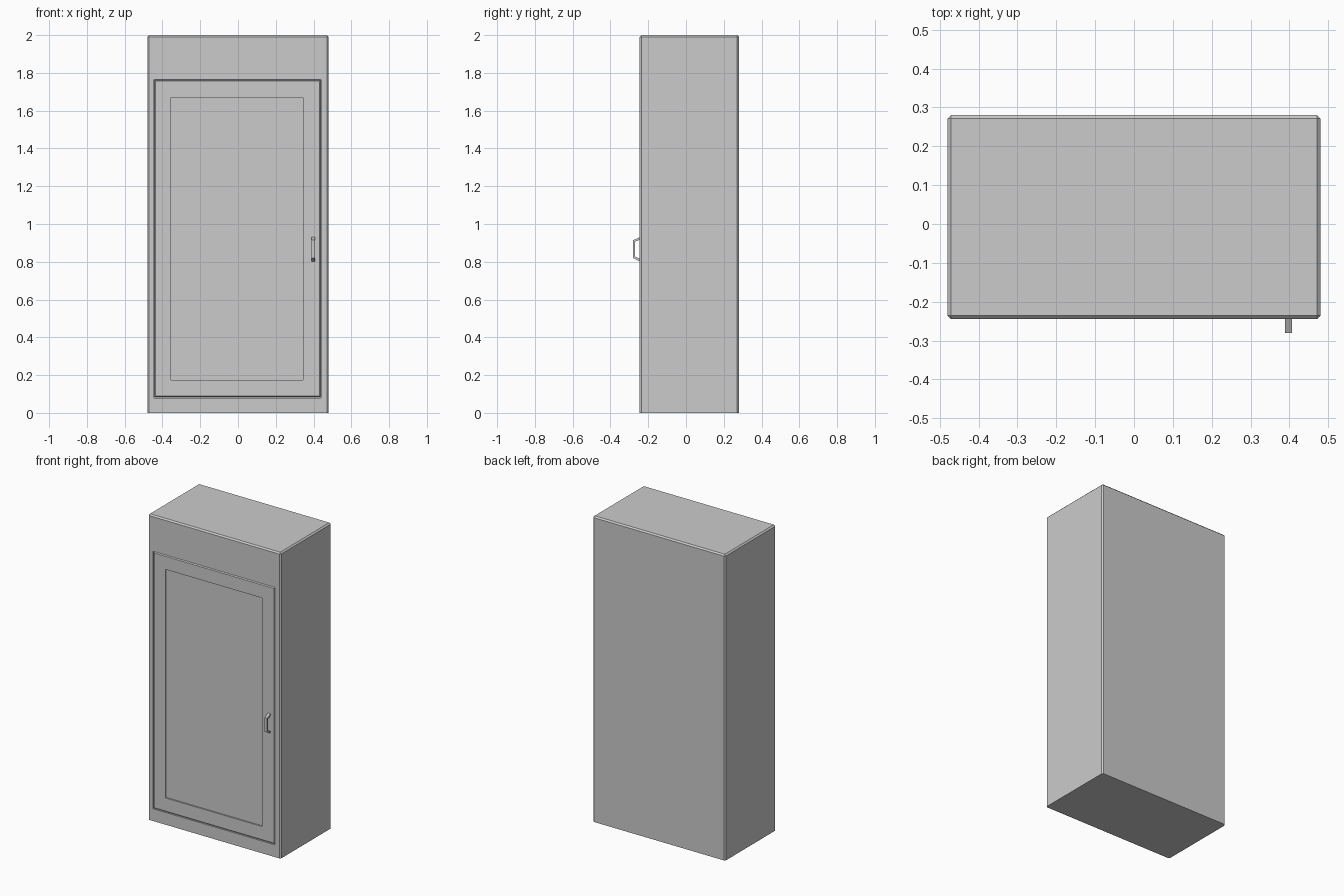
import bpy
import bmesh

if "Cube" in bpy.data.objects:
    bpy.data.objects.remove(bpy.data.objects["Cube"])

FRONT, BACK = -0.245, 0.28

grey = bpy.data.materials.new("plain grey")
grey.use_nodes = True
grey.diffuse_color = (0.6, 0.6, 0.6, 1)
grey.node_tree.nodes["Principled BSDF"].inputs["Base Color"].default_value = (0.6, 0.6, 0.6, 1)


def finish(name, bm):
    bmesh.ops.recalc_face_normals(bm, faces=bm.faces[:])
    mesh = bpy.data.meshes.new(name)
    bm.to_mesh(mesh)
    bm.free()
    mesh.materials.append(grey)
    obj = bpy.data.objects.new(name, mesh)
    bpy.context.collection.objects.link(obj)
    return obj


def box(x0, x1, y0, y1, z0, z1):
    bm = bmesh.new()
    bmesh.ops.create_cube(bm, size=1)
    for v in bm.verts:
        v.co.x = x1 if v.co.x > 0 else x0
        v.co.y = y1 if v.co.y > 0 else y0
        v.co.z = z1 if v.co.z > 0 else z0
    return bm


def bevel(bm, edges, width):
    bmesh.ops.bevel(bm, geom=edges, offset=width, segments=1,
                    affect='EDGES', profile=0.5)


def recess(bm, x0, x1, z0, z1, depth):
    """Sink a rectangle into the large front face."""
    bm.normal_update()
    face = max((f for f in bm.faces if f.normal.y < -0.99), key=lambda f: f.calc_area())
    for y in (FRONT, FRONT + depth):
        mid = face.calc_center_median()
        bmesh.ops.inset_individual(bm, faces=[face], thickness=0.001)
        for v in face.verts:
            v.co = (x1 if v.co.x > mid.x else x0, y, z1 if v.co.z > mid.z else z0)


# Cabinet body, chamfered everywhere but the base, with a door opening
body = box(-0.48, 0.48, FRONT, BACK, 0, 2)
bevel(body, [e for e in body.edges if any(v.co.z > 1 for v in e.verts)], 0.009)
recess(body, -0.445, 0.44, 0.08, 1.765, 0.025)
finish("cabinet_body", body)

# Flush door with chamfered front edges and a sunken panel
door = box(-0.442, 0.437, FRONT, FRONT + 0.025, 0.083, 1.762)
bevel(door, [e for e in door.edges if all(v.co.y < FRONT + 0.01 for v in e.verts)], 0.006)
recess(door, -0.355, 0.345, 0.175, 1.67, 0.009)
finish("door", door)

# Pull handle: a flat bracket swept across its width
outer = [(FRONT, 0.93), (-0.28, 0.914), (-0.28, 0.82), (FRONT, 0.802)]
inner = [(FRONT, 0.917), (-0.27, 0.906), (-0.27, 0.828), (FRONT, 0.815)]
handle = bmesh.new()
quads = []
for i in range(3):
    ring = [outer[i], outer[i + 1], inner[i + 1], inner[i]]
    quads.append(handle.faces.new([handle.verts.new((0.389, y, z)) for y, z in ring]))
bmesh.ops.remove_doubles(handle, verts=handle.verts[:], dist=0.0001)
swept = bmesh.ops.extrude_face_region(handle, geom=handle.faces[:], use_keep_orig=True)
bmesh.ops.translate(handle, vec=(0.018, 0, 0),
                    verts=[g for g in swept["geom"] if isinstance(g, bmesh.types.BMVert)])
finish("door_handle", handle)
